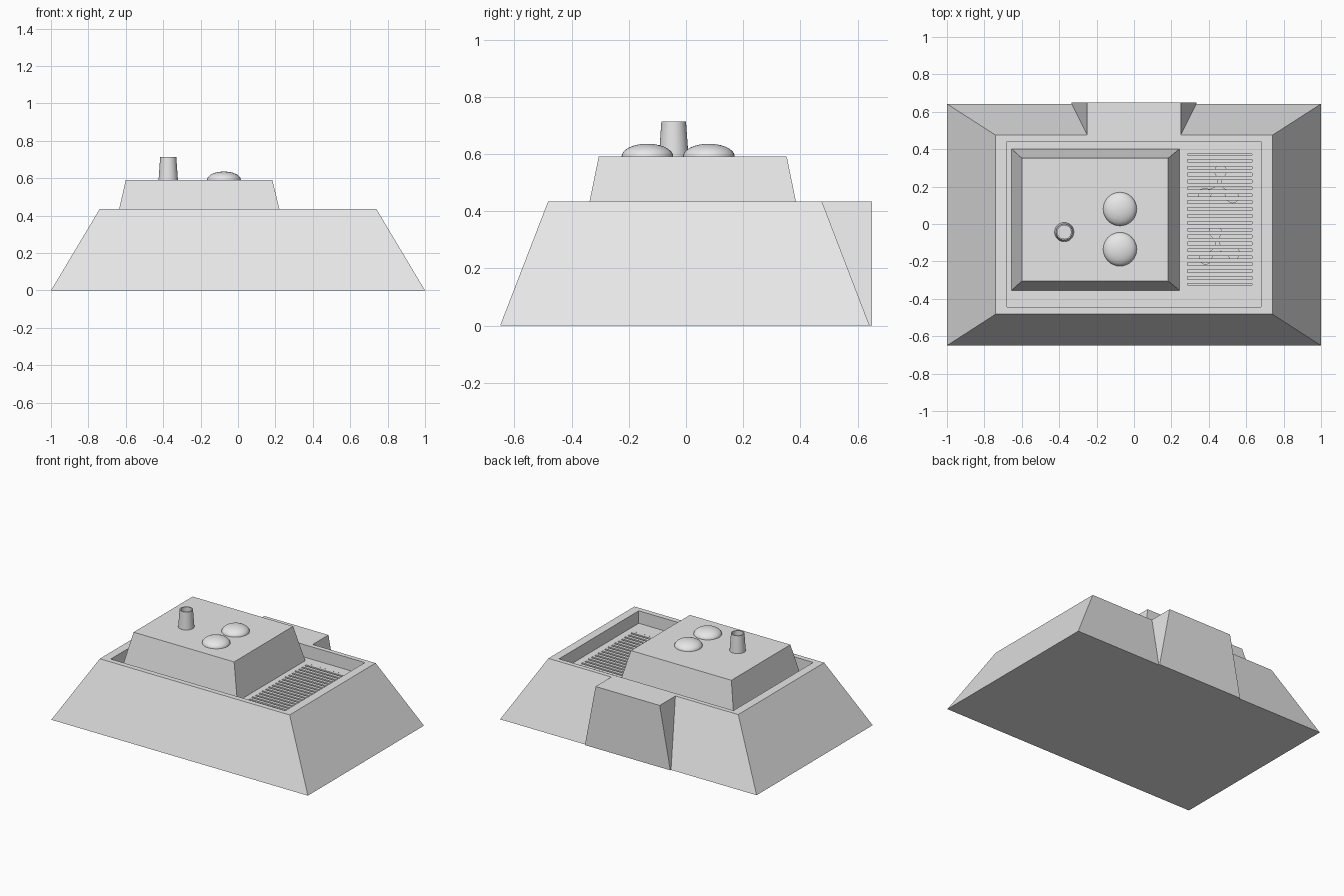
import bpy, bmesh, math

if "Cube" in bpy.data.objects:
    bpy.data.objects.remove(bpy.data.objects["Cube"])

grey = bpy.data.materials.new("plain_grey")
grey.diffuse_color = (0.8, 0.8, 0.8, 1)
grey.use_nodes = True
grey.node_tree.nodes["Principled BSDF"].inputs["Base Color"].default_value = grey.diffuse_color


def finish(name, bm, smooth=False):
    bmesh.ops.recalc_face_normals(bm, faces=bm.faces)
    me = bpy.data.meshes.new(name)
    bm.to_mesh(me)
    bm.free()
    me.materials.append(grey)
    ob = bpy.data.objects.new(name, me)
    bpy.context.collection.objects.link(ob)
    if smooth:
        bpy.context.view_layer.objects.active = ob
        ob.select_set(True)
        bpy.ops.object.shade_smooth_by_angle(angle=math.radians(40))
        ob.select_set(False)
    return ob


def rect(x0, x1, y0, y1, z):
    return [(x0, y0, z), (x1, y0, z), (x1, y1, z), (x0, y1, z)]


def circle(x, y, r, z, n=32):
    return [(x + r * math.cos(2 * math.pi * i / n), y + r * math.sin(2 * math.pi * i / n), z)
            for i in range(n)]


def loft(bm, rings):
    """Skin successive rings and cap both ends."""
    vs = [[bm.verts.new(p) for p in ring] for ring in rings]
    n = len(vs[0])
    for a, b in zip(vs, vs[1:]):
        for i in range(n):
            j = (i + 1) % n
            bm.faces.new((a[i], a[j], b[j], b[i]))
    bm.faces.new(vs[0][::-1])
    bm.faces.new(vs[-1])


def part(name, rings, smooth=False):
    bm = bmesh.new()
    loft(bm, rings)
    return finish(name, bm, smooth)


FLOOR, RIM, ROOF = 0.347, 0.435, 0.592
VX0, VX1, VY0, VY1 = 0.285, 0.63, -0.325, 0.375

# sloped base with parapet, sunken roof floor and vent pit
part("base", [
    rect(-1, 1, -0.65, 0.642, 0),
    rect(-0.74, 0.74, -0.482, 0.475, RIM),
    rect(-0.68, 0.68, -0.445, 0.442, RIM),
    rect(-0.68, 0.68, -0.445, 0.442, FLOOR),
    rect(VX0, VX1, VY0, VY1, FLOOR),
    rect(VX0, VX1, VY0, VY1, FLOOR - 0.03),
])

# entrance block at the back
part("rear_block", [
    rect(-0.333, 0.333, 0.475, 0.65, 0),
    rect(-0.25, 0.25, 0.475, 0.65, RIM),
])

# upper house
part("upper_house", [
    rect(-0.655, 0.243, -0.355, 0.402, FLOOR),
    rect(-0.60, 0.183, -0.305, 0.352, ROOF),
])

# hollow chimney
part("chimney", [
    circle(-0.373, -0.043, 0.052, ROOF - 0.005),
    circle(-0.373, -0.043, 0.043, 0.714),
    circle(-0.373, -0.043, 0.036, 0.714),
    circle(-0.373, -0.043, 0.036, 0.655),
], smooth=True)

# flattened roof domes
for k, y in enumerate((0.08, -0.135)):
    part(f"roof_dome_{k + 1}", [
        circle(-0.075, y, 0.09 * math.cos(t), ROOF + 0.044 * math.sin(t))
        for t in [math.radians(88) * i / 12 for i in range(13)]
    ], smooth=True)

# vent slats
bm = bmesh.new()
COUNT = 19
pitch = (VY1 - VY0) / COUNT
for i in range(COUNT):
    y = VY0 + (i + 0.5) * pitch
    loft(bm, [rect(VX0, VX1, y - 0.011, y + 0.011, z) for z in (FLOOR - 0.009, FLOOR + 0.004)])
finish("vent_slats", bm)


# three-bladed fans under the slats
def fan_outline(cx, cy, turn, z):
    pts = []
    for b in range(3):
        a = math.radians(turn + 120 * b)
        local = [(0.02, -0.012), (0.05, -0.014)]
        local += [(0.088 + 0.034 * math.cos(t), 0.034 * math.sin(t))
                  for t in [math.radians(-130 + 260 * i / 10) for i in range(11)]]
        local += [(0.05, 0.014), (0.02, 0.012)]
        pts += [(cx + u * math.cos(a) - v * math.sin(a),
                 cy + u * math.sin(a) + v * math.cos(a), z) for u, v in local]
    return pts


for k, (cx, cy, turn) in enumerate(((0.455, 0.195, 85), (0.45, -0.127, 100))):
    part(f"fan_{k + 1}", [fan_outline(cx, cy, turn, z) for z in (FLOOR - 0.024, FLOOR - 0.014)])
